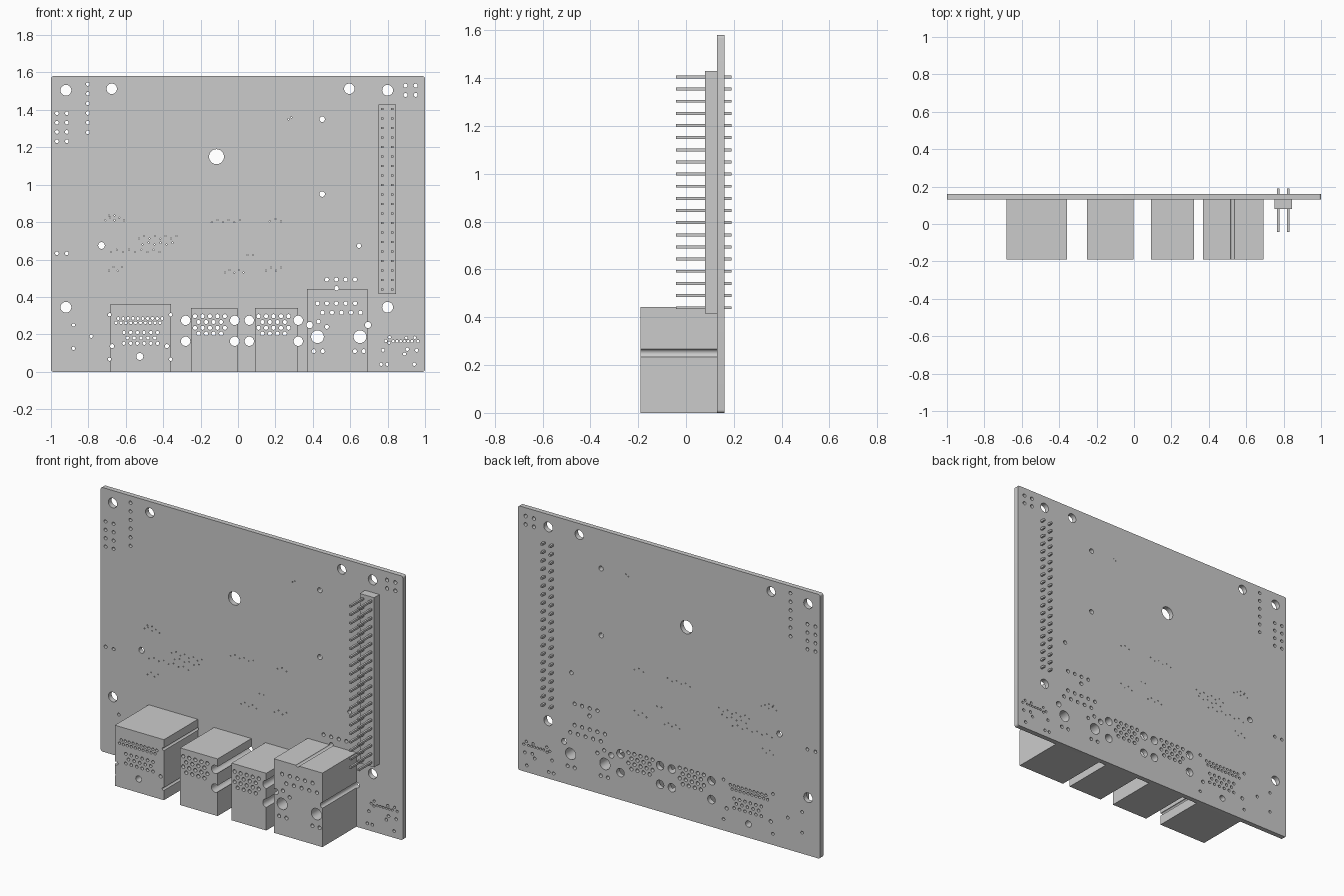
import bpy
import bmesh
from math import cos, sin, pi
from mathutils import Matrix, Vector
from mathutils.geometry import delaunay_2d_cdt

default_cube = bpy.data.objects.get("Cube")
if default_cube:
    bpy.data.objects.remove(default_cube, do_unlink=True)

grey = bpy.data.materials.new("plain light grey")
grey.use_nodes = True
colour = (0.6, 0.6, 0.6, 1)
grey.diffuse_color = colour
grey.node_tree.nodes["Principled BSDF"].inputs["Base Color"].default_value = colour

BACK, FACE, FRONT = 0.16, 0.13, -0.19


def finish(name, bm):
    mesh = bpy.data.meshes.new(name)
    bmesh.ops.recalc_face_normals(bm, faces=bm.faces[:])
    bm.to_mesh(mesh)
    bm.free()
    mesh.materials.append(grey)
    obj = bpy.data.objects.new(name, mesh)
    bpy.context.collection.objects.link(obj)
    return obj


def add_box(bm, low, high):
    low, high = Vector(low), Vector(high)
    place = Matrix.Translation((low + high) / 2) @ Matrix.Diagonal((high - low).to_4d())
    bmesh.ops.create_cube(bm, size=1, matrix=place)


def arc(x, z, radius, start, turn, count):
    return [Vector((x + radius * cos(start + turn * i / count),
                    z + radius * sin(start + turn * i / count))) for i in range(count)]


# Every drilled hole is a circle seen from the front
holes = []


def drill(x, z, radius):
    sides = 28 if radius > 0.02 else 14 if radius > 0.006 else 6
    holes.append(arc(x, z, radius, 0, 2 * pi, sides))


def drill_grid(xs, zs, radius):
    for x in xs:
        for z in zs:
            drill(x, z, radius)


def drill_points(points, radius):
    for x, z in points:
        drill(x, z, radius)


def steps(first, last, count):
    return [first + (last - first) * i / (count - 1) for i in range(count)]


def drilled_plate(name, outline, front, back):
    """Extrude an outline from front to back, leaving out all drilled circles."""
    points, loops = [], []
    for loop in [outline] + holes:
        loops.append(list(range(len(points), len(points) + len(loop))))
        points += loop
    flat, _, faces, _, _, sources = delaunay_2d_cdt(points, [], loops, 1, 1e-6)
    bm = bmesh.new()
    corners = {}
    for face, source in zip(faces, sources):
        if set(source) == {0}:
            for i in face:
                if i not in corners:
                    corners[i] = bm.verts.new((flat[i].x, front, flat[i].y))
            bm.faces.new([corners[i] for i in face])
    grown = bmesh.ops.extrude_face_region(bm, geom=bm.faces[:])["geom"]
    moved = [item for item in grown if isinstance(item, bmesh.types.BMVert)]
    bmesh.ops.translate(bm, verts=moved, vec=(0, back - front, 0))
    obj = finish(name, bm)
    bpy.ops.object.select_all(action="DESELECT")
    bpy.context.view_layer.objects.active = obj
    obj.select_set(True)
    bpy.ops.object.shade_smooth_by_angle()


SMALL, PAD, PEG, VIA = 0.009, 0.011, 0.025, 0.0035

# Mounting holes and the central hole
drill_grid((-0.92, 0.8), (0.345, 1.505), 0.029)
drill_grid((-0.675, 0.595), (1.513,), 0.028)
drill(-0.115, 1.15, 0.04)

# Loose header holes near the upper corners and left edge
drill_grid((-0.968, -0.915), steps(1.232, 1.382, 4), 0.01)
drill_grid((-0.803,), steps(1.28, 1.538, 6), 0.01)
drill_grid((0.895, 0.95), (1.48, 1.53), PAD)
drill_grid((-0.968, -0.915), (0.633,), 0.01)

# Alignment holes across the board
drill_grid((0.45,), (0.95, 1.35), 0.015)
drill(-0.73, 0.675, 0.018)
drill(0.647, 0.674, 0.012)
drill_points([(-0.88, 0.25), (-0.88, 0.125), (-0.785, 0.19)], SMALL)

# Widest connector on the left: dense contact rows and shell tabs
drill_grid((-0.687, -0.36), (0.067, 0.305), SMALL)
drill_grid((-0.673, -0.38), (0.137,), PAD)
drill(-0.525, 0.082, 0.019)
drill_grid(steps(-0.64, -0.405, 10), (0.285,), 0.008)
drill_grid(steps(-0.652, -0.417, 10), (0.262,), 0.008)
drill_grid(steps(-0.61, -0.43, 6), (0.21, 0.152), SMALL)
drill_grid(steps(-0.592, -0.445, 5), (0.181,), SMALL)

# Two matching middle connectors: pegs and staggered contact rows
for shift in (0, 0.34):
    drill_grid((shift - 0.28, shift - 0.018), (0.163, 0.275), PEG)
    drill_grid(steps(shift - 0.23, shift - 0.07, 5), (0.297, 0.235), PAD)
    drill_grid(steps(shift - 0.21, shift - 0.09, 4), (0.266, 0.204), PAD)

# Tall connector on the right: posts, pegs and contacts
drill_grid((0.425, 0.652), (0.187,), 0.034)
drill_grid((0.383, 0.695), (0.25,), 0.0175)
drill(0.527, 0.447, 0.012)
drill_grid(steps(0.475, 0.626, 4), (0.493,), PAD)
drill_grid(steps(0.425, 0.626, 5), (0.366,), PAD)
drill_grid(steps(0.452, 0.655, 5), (0.316,), PAD)
drill_points([(0.43, 0.268), (0.475, 0.24)], PAD)
drill_grid((0.405, 0.453, 0.625, 0.672), (0.11,), PAD)

# Small holes in the lower right corner
drill_grid((0.765, 0.797, 0.942), (0.04,), SMALL)
drill_points([(0.775, 0.115), (0.89, 0.095), (0.905, 0.12), (0.955, 0.115)], SMALL)
drill_points([(0.79, 0.165), (0.81, 0.185), (0.808, 0.155), (0.9, 0.182),
              (0.945, 0.183), (0.962, 0.163)], 0.0075)
drill_grid(steps(0.83, 0.93, 6), (0.163,), 0.007)

# Tiny vias in loose clusters: first x, last x, count, height, stagger
clusters = [
    (-0.71, -0.61, 5, 0.81, 0.014), (-0.69, -0.66, 2, 0.835, 0),
    (-0.68, -0.42, 9, 0.64, 0.012), (-0.53, -0.33, 8, 0.712, 0.014),
    (-0.51, -0.35, 6, 0.68, 0.01), (-0.69, -0.62, 4, 0.54, 0.02),
    (-0.14, 0.01, 6, 0.8, 0.012), (0.17, 0.23, 3, 0.805, 0.012),
    (0.05, 0.08, 2, 0.625, 0), (-0.07, 0.03, 5, 0.53, 0.015),
    (0.15, 0.23, 4, 0.54, 0.018), (0.27, 0.285, 2, 1.35, 0.01),
]
for first, last, count, height, stagger in clusters:
    for i, x in enumerate(steps(first, last, count)):
        drill(x, height + stagger * (i % 2), VIA)

# Circuit board with slightly rounded corners
side, low, high, bend = 0.988, 0.012, 1.568, 0.012
board = []
for quarter, (x, z) in enumerate([(side, high), (-side, high), (-side, low), (side, low)]):
    board += arc(x, z, bend, quarter * pi / 2, pi / 2, 4)
    board += arc(x, z, bend, (quarter + 1) * pi / 2, 0, 1)
drilled_plate("circuit_board", board, FACE, BACK)

# Connector housings along the bottom edge
housings = [
    ("wide_connector", -0.682, -0.357, 0.362),
    ("left_middle_connector", -0.25, -0.002, 0.342),
    ("right_middle_connector", 0.09, 0.32, 0.342),
    ("tall_connector", 0.37, 0.692, 0.443),
]
for name, left, right, top in housings:
    outline = [Vector(p) for p in ((left, 0), (right, 0), (right, top), (left, top))]
    drilled_plate(name, outline, FRONT, FACE)

# Pin header: plastic strip and two columns of square pins
strip = bmesh.new()
add_box(strip, (0.75, 0.08, 0.415), (0.845, FACE, 1.43))
finish("header_strip", strip)
pins = bmesh.new()
half = 0.006
for x in (0.771, 0.825):
    for z in steps(0.44, 1.405, 20):
        add_box(pins, (x - half, -0.042, z - half), (x + half, -FRONT, z + half))
finish("header_pins", pins)
